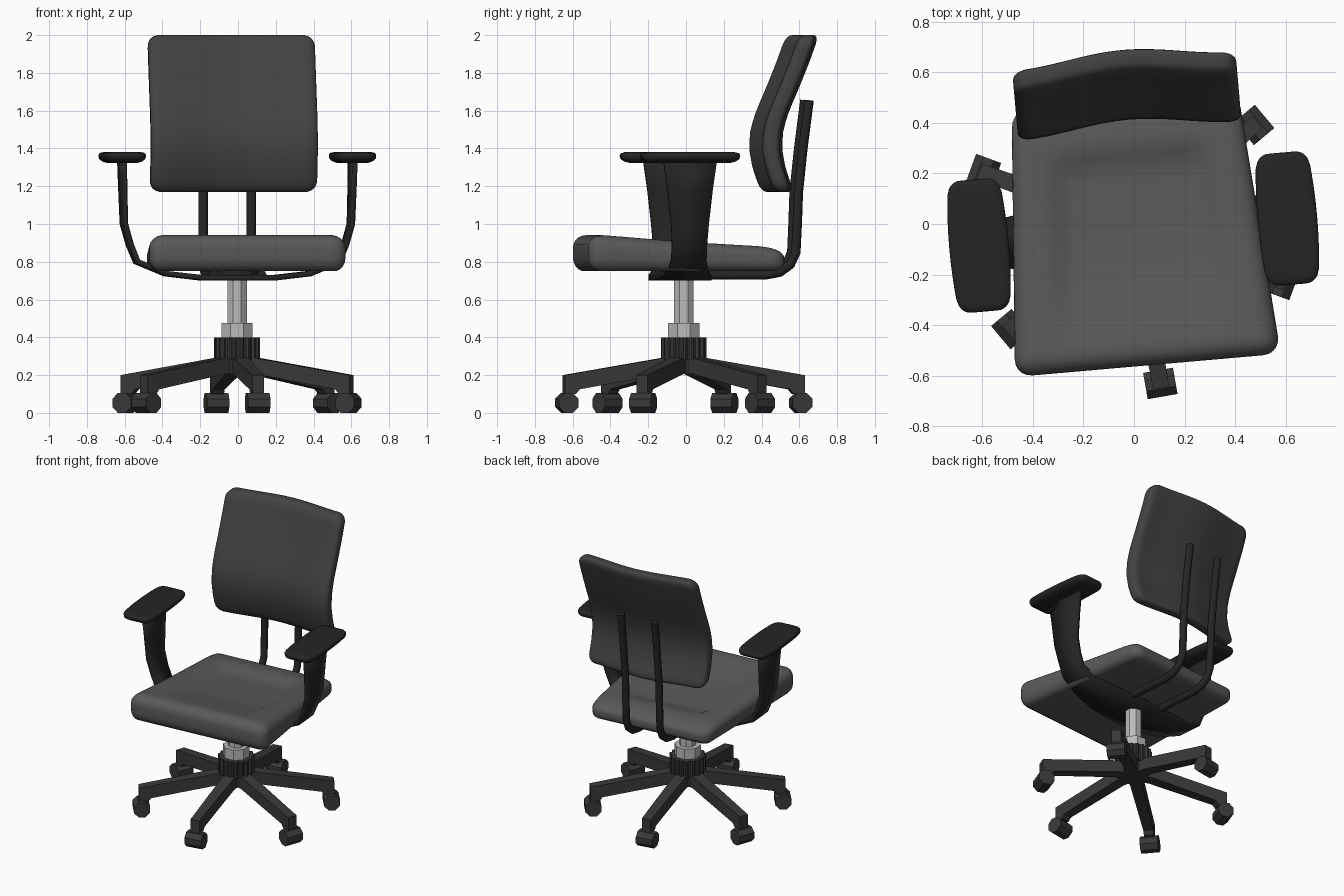
import bpy, bmesh, math
from mathutils import Matrix, Vector

if "Cube" in bpy.data.objects:
    bpy.data.objects.remove(bpy.data.objects["Cube"])

CX, CY = -0.005, -0.012
BASE = Matrix.Translation((CX, CY, 0))
UPPER = BASE @ Matrix.Rotation(math.radians(5), 4, 'Z')   # upper half is swivelled a little


def mat(name, v):
    m = bpy.data.materials.new(name)
    m.diffuse_color = (v, v, v, 1)
    m.use_nodes = True
    m.node_tree.nodes["Principled BSDF"].inputs["Base Color"].default_value = m.diffuse_color
    return m


FABRIC, BACK, BLACK, PLASTIC, SILVER = (mat(n, v) for n, v in (
    ("seat_fabric", 0.1), ("back_fabric", 0.055), ("black", 0.018), ("plastic", 0.04), ("silver", 0.5)))


def make(name, verts, faces, material, matrix, angle=35):
    bm = bmesh.new()
    vs = [bm.verts.new(v) for v in verts]
    for f in faces:
        bm.faces.new([vs[i] for i in f])
    bmesh.ops.recalc_face_normals(bm, faces=bm.faces)
    me = bpy.data.meshes.new(name)
    bm.to_mesh(me)
    bm.free()
    me.materials.append(material)
    ob = bpy.data.objects.new(name, me)
    bpy.context.collection.objects.link(ob)
    ob.matrix_world = matrix
    if angle:
        bpy.ops.object.select_all(action='DESELECT')
        ob.select_set(True)
        bpy.context.view_layer.objects.active = ob
        bpy.ops.object.shade_smooth_by_angle(angle=math.radians(angle))
    return ob


def prism(name, radii, z0, z1, material, matrix, phase=0.0):
    n = len(radii)
    ring = [(r * math.cos(math.tau * (i + phase) / n), r * math.sin(math.tau * (i + phase) / n))
            for i, r in enumerate(radii)]
    verts = [(x, y, z) for z in (z0, z1) for x, y in ring]
    faces = [(i, (i + 1) % n, n + (i + 1) % n, n + i) for i in range(n)]
    return make(name, verts, faces + [range(n), range(n, 2 * n)], material, matrix, 0)


def cushion(name, a, b, corner, r_top, r_bot, shape, material, matrix, n=22):
    """Rounded slab; shape(x, y, side, h) places a point, h = 0..1 edge roundness."""
    verts, faces = [], []
    k = n + 1
    for side, r in ((1, r_top), (-1, r_bot)):
        for i in range(k):
            for j in range(k):
                x = a * math.sin((i / n - 0.5) * math.pi)
                y = b * math.sin((j / n - 0.5) * math.pi)
                d = min(a - abs(x), b - abs(y))
                h = math.sqrt(max(0, 1 - (1 - min(d / r, 1)) ** 2))
                dx, dy = abs(x) - (a - corner), abs(y) - (b - corner)
                if dx > 0 and dy > 0:
                    s = max(dx, dy) / math.hypot(dx, dy)
                    x = math.copysign(a - corner + dx * s, x)
                    y = math.copysign(b - corner + dy * s, y)
                verts.append(shape(x, y, side, h))
    for o in (0, k * k):
        faces += [(o + i * k + j, o + i * k + j + 1, o + (i + 1) * k + j + 1, o + (i + 1) * k + j)
                  for i in range(n) for j in range(n)]
    rim = ([i * k for i in range(n)] + [n * k + j for j in range(n)] +
           [i * k + n for i in range(n, 0, -1)] + [j for j in range(n, 0, -1)])
    for p, q in zip(rim, rim[1:] + rim[:1]):
        faces.append((p, q, q + k * k, p + k * k))
    return make(name, verts, faces, material, matrix, 60)


def interp(table, t):
    for (t0, v0), (t1, v1) in zip(table, table[1:]):
        if t <= t1:
            return v0 + (v1 - v0) * (t - t0) / (t1 - t0)
    return table[-1][1]


def smooth(e0, e1, t):
    t = min(1, max(0, (t - e0) / (e1 - e0)))
    return t * t * (3 - 2 * t)


# Seat: tapered to the back, dished on top
def seat_shape(x, y, side, h):
    w = 0.93 - 0.075 * y / 0.525
    dish = (1 - smooth(0.28, 0.38, abs(x))) * (1 - smooth(0.24, 0.36, y)) * smooth(-0.48, -0.1, y)
    top = interp([(-0.53, 0.948), (0, 0.905), (0.4, 0.882), (0.53, 0.86)], y) - 0.035 * dish
    bot, mid = 0.75, (top + 0.75) / 2
    lim = top if side > 0 else bot
    return (0.012 + x * w, y - 0.025, mid + (lim - mid) * (0.25 + 0.75 * h))


cushion("seat", 0.525, 0.525, 0.07, 0.08, 0.06, seat_shape, FABRIC, UPPER, 30)

# Backrest: lumbar curve in profile, sides wrapped forward
SPINE = [(1.17, 0.533), (1.22, 0.515), (1.3, 0.488), (1.4, 0.470), (1.5, 0.477), (1.6, 0.508),
         (1.7, 0.552), (1.85, 0.613), (2.0, 0.667)]


def back_shape(x, z, side, h):
    z += 1.585
    bow = 0.045 * (1 - math.cos(math.pi * x / 0.443)) / 2
    return (0.022 + x, interp(SPINE, z) - bow - side * 0.047 * (0.4 + 0.6 * h), z)


cushion("backrest", 0.443, 0.415, 0.06, 0.05, 0.05, back_shape, BACK, UPPER, 26)

# Arm pads
for sx, label in ((-1, "left"), (1, "right")):
    def pad_shape(x, y, side, h, sx=sx):
        w = 1.0 - 0.14 * (y / 0.262) ** 2
        z = 1.36 + (0.02 * (0.3 + 0.7 * h) if side > 0 else -0.038 * (0.1 + 0.9 * h))
        return (sx * 0.612 + x * w, y - 0.02, z)
    cushion("arm_pad_" + label, 0.118, 0.262, 0.055, 0.03, 0.07, pad_shape, BLACK, UPPER, 14)

# Arm strap: one bent band under the seat, flaring to the pads (x, z, half depth)
half = [(0.2, 0.716, 0.15), (0.38, 0.737, 0.12), (0.535, 0.80, 0.094), (0.572, 0.89, 0.093),
        (0.603, 1.0, 0.10), (0.609, 1.18, 0.12), (0.613, 1.335, 0.142)]
path = [(-x, z, w) for x, z, w in reversed(half)] + [(0, 0.714, 0.16)] + half
verts = [(x, s * w - 0.02, z) for x, z, w in path for s in (-1, 1)]
strap = make("arm_strap", verts, [(2 * i, 2 * i + 1, 2 * i + 3, 2 * i + 2) for i in range(len(path) - 1)],
             BLACK, UPPER)
sol = strap.modifiers.new("thickness", 'SOLIDIFY')
sol.thickness, sol.offset = 0.028, 0

# Back support tubes
for sx, label in ((-1, "left"), (1, "right")):
    cu = bpy.data.curves.new("back_tube_" + label, 'CURVE')
    cu.dimensions, cu.bevel_depth, cu.bevel_resolution, cu.use_fill_caps = '3D', 0.025, 2, True
    sp = cu.splines.new('POLY')
    pts = [(-0.05, 0.73), (0.42, 0.73), (0.50, 0.745), (0.555, 0.785), (0.585, 0.85), (0.592, 1.0),
           (0.598, 1.17), (0.622, 1.4), (0.655, 1.655)]
    sp.points.add(len(pts) - 1)
    for p, (y, z) in zip(sp.points, pts):
        p.co = (sx * 0.128, y, z, 1)
    cu.materials.append(BLACK)
    tube = bpy.data.objects.new("back_tube_" + label, cu)
    bpy.context.collection.objects.link(tube)
    tube.matrix_world = UPPER

# Seat mount and gas column
prism("seat_mount", [0.12] * 12, 0.715, 0.765, BLACK, UPPER)
prism("column", [0.056] * 8, 0.46, 0.72, SILVER, BASE, 0.5)
prism("column_collar", [0.089] * 8, 0.39, 0.475, SILVER, BASE, 0.5)

# Ribbed hub
ribs = [0.121 if i % 4 < 2 else 0.109 for i in range(72)]
prism("hub", ribs, 0.28, 0.40, PLASTIC, BASE)
prism("hub_core", [0.095] * 12, 0.205, 0.29, PLASTIC, BASE)

# Six legs with casters
profile = [(0.03, 0.295), (0.12, 0.29), (0.645, 0.20), (0.645, 0.10), (0.585, 0.10), (0.565, 0.125),
           (0.12, 0.205), (0.03, 0.205)]
n = len(profile)
for i in range(6):
    m = BASE @ Matrix.Rotation(math.radians(40 + 60 * i), 4, 'Z')
    verts = [(r, s * (0.032 + 0.01 * (1 - r / 0.645)), z) for s in (-1, 1) for r, z in profile]
    faces = [(j, (j + 1) % n, n + (j + 1) % n, n + j) for j in range(n)]
    make(f"leg_{i + 1}", verts, faces + [range(n), range(n, 2 * n)], PLASTIC, m, 0)
    wheel = m @ Matrix.Translation((0.628, 0, 0.0527)) @ Matrix.Rotation(math.pi / 2, 4, 'X')
    prism(f"caster_{i + 1}", [0.057] * 8, -0.06, 0.06, PLASTIC, wheel, 0.5)
